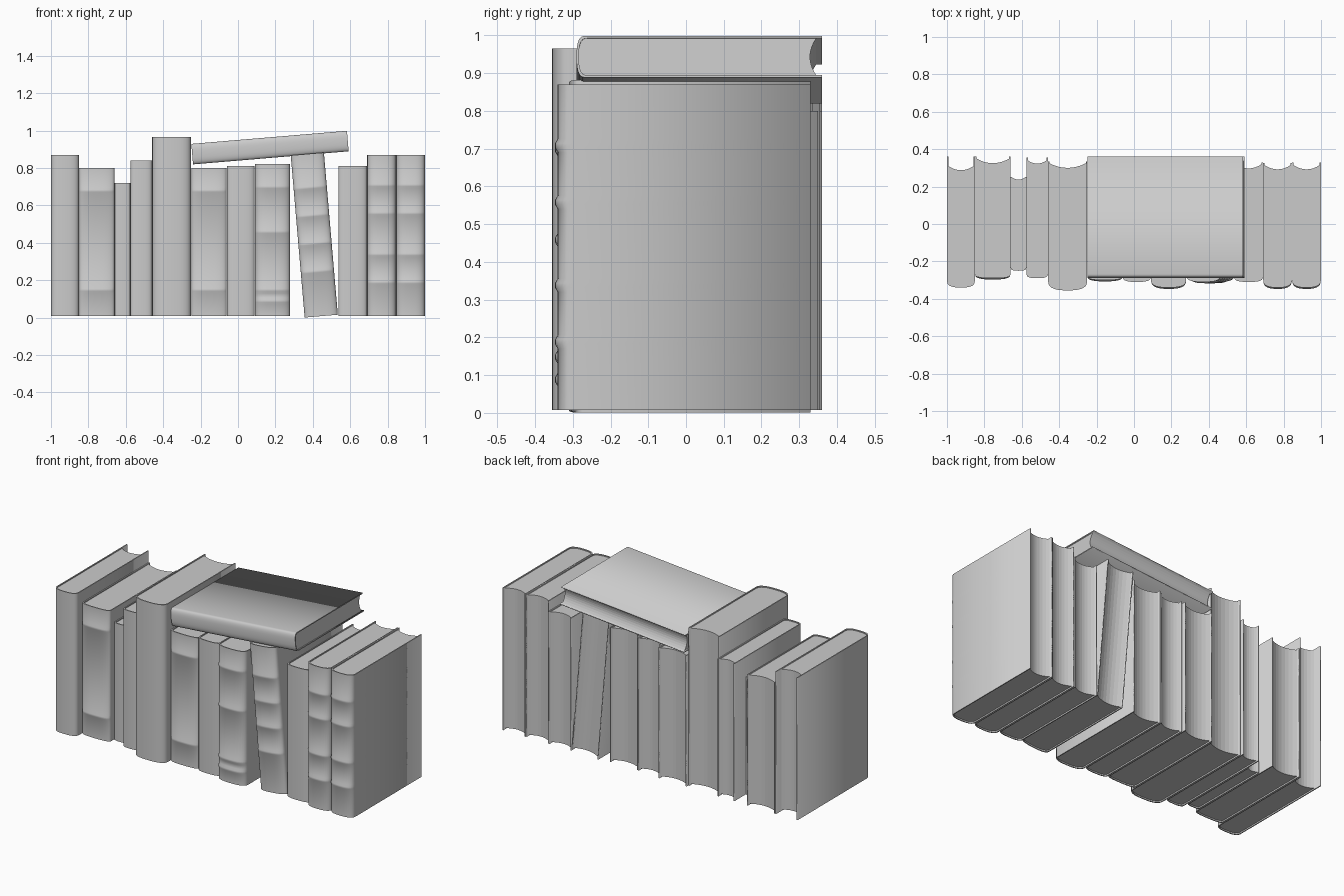
import bpy, bmesh, math
from mathutils import Matrix

if "Cube" in bpy.data.objects:
    bpy.data.objects.remove(bpy.data.objects["Cube"], do_unlink=True)

grey = bpy.data.materials.new("plain_grey")
grey.use_nodes = True
grey.diffuse_color = (0.6, 0.6, 0.6, 1)
grey.node_tree.nodes["Principled BSDF"].inputs["Base Color"].default_value = (0.6, 0.6, 0.6, 1)

BOARD = 0.006   # cover thickness
SEG = 14        # spine segments


def spine_arc(half, front, bulge):
    """Rounded spine outline from the left board to the right board."""
    pts = []
    for i in range(SEG + 1):
        a = math.pi * i / SEG
        c, s = math.cos(a), math.sin(a)
        x = -half * math.copysign(abs(c) ** 0.75, c)
        pts.append((x, front + bulge * (1 - s ** 0.75)))
    return pts


def finish(name, bm, matrix):
    bmesh.ops.recalc_face_normals(bm, faces=bm.faces)
    mesh = bpy.data.meshes.new(name)
    bm.to_mesh(mesh)
    bm.free()
    mesh.materials.append(grey)
    obj = bpy.data.objects.new(name, mesh)
    bpy.context.collection.objects.link(obj)
    obj.matrix_world = matrix


def cover(name, half, height, front, back, bulge, bands, matrix):
    """Wrapped boards and spine, with raised bands across the spine."""
    outer = [(-half, back)] + spine_arc(half, front, bulge) + [(half, back)]
    inner = ([(-half + BOARD, back)]
             + spine_arc(half - BOARD, front + BOARD, bulge) + [(half - BOARD, back)])
    levels = [(0, 0), (height, 0)]
    for z in bands:
        levels += [(z - 0.018, 0), (z - 0.006, 0.007), (z + 0.006, 0.007), (z + 0.018, 0)]
    bm = bmesh.new()
    rings = []
    for z, rise in sorted(levels):
        ring = []
        for x, y in outer:
            lift = rise * max(0, 1 - (y - front) / bulge)
            ring.append(bm.verts.new((x, y - lift, z)))
        ring += [bm.verts.new((x, y, z)) for x, y in reversed(inner)]
        rings.append(ring)
    n = len(rings[0])
    for low, high in zip(rings, rings[1:]):
        for i in range(n):
            j = (i + 1) % n
            bm.faces.new((low[i], low[j], high[j], high[i])).smooth = True
    # head and tail rims stay crisp
    for ring in (rings[0], rings[-1]):
        for i in range(len(outer) - 1):
            rim = bm.faces.new((ring[i], ring[i + 1], ring[n - 2 - i], ring[n - 1 - i]))
            for e in rim.edges:
                e.smooth = False
    finish(name + "_cover", bm, matrix)


def pages(name, half, height, front, edge, bulge, matrix):
    """Page block with a hollow fore edge, set just inside the cover."""
    hw = half - BOARD
    hollow = min(0.025, half * 0.3)
    outline = spine_arc(hw, front + BOARD, bulge)
    for i in range(9):
        t = 1 - i / 4
        outline.append((hw * t, edge - hollow * (1 - t * t)))
    bm = bmesh.new()
    low, high = [[bm.verts.new((x, y, z)) for x, y in outline]
                 for z in (0.008, height - 0.006)]
    n = len(outline)
    for i in range(n):
        j = (i + 1) % n
        bm.faces.new((low[i], low[j], high[j], high[i]))
    bm.faces.new(low)
    bm.faces.new(high)
    finish(name + "_pages", bm, matrix)


def book(name, width, height, front, back, edge, bulge, bands, matrix):
    half = width / 2 - 0.001
    cover(name, half, height, front, back, bulge, bands, matrix)
    pages(name, half, height, front, edge, bulge, matrix)


FOUR = (0.18, 0.33, 0.55, 0.70)
TWO = (0.14, 0.67)

# upright books: left x, right x, top, front y, cover back y, page edge y, spine bulge, bands
upright = [
    (-1.0, -0.85, 0.87, -0.34, 0.36, 0.31, 0.035, ()),
    (-0.85, -0.66, 0.80, -0.29, 0.36, 0.35, 0.02, TWO),
    (-0.66, -0.575, 0.72, -0.25, 0.25, 0.25, 0.015, ()),
    (-0.575, -0.46, 0.84, -0.29, 0.355, 0.34, 0.02, ()),
    (-0.46, -0.25, 0.965, -0.355, 0.335, 0.325, 0.05, ()),
    (-0.25, -0.06, 0.80, -0.30, 0.35, 0.34, 0.02, TWO),
    (-0.06, 0.09, 0.81, -0.31, 0.33, 0.32, 0.025, ()),
    (0.09, 0.28, 0.82, -0.34, 0.33, 0.315, 0.04, (0.08, 0.14, 0.45, 0.69)),
    (0.535, 0.69, 0.81, -0.31, 0.33, 0.32, 0.025, ()),
    (0.69, 0.845, 0.87, -0.34, 0.325, 0.315, 0.04, FOUR),
    (0.845, 1.0, 0.87, -0.34, 0.33, 0.315, 0.04, FOUR),
]
for k, (x0, x1, top, front, back, edge, bulge, bands) in enumerate(upright, 1):
    book(f"upright_book_{k}", x1 - x0, top - 0.008, front, back, edge, bulge, bands,
         Matrix.Translation(((x0 + x1) / 2, 0, 0.008)))

# leaning book
book("leaning_book", 0.18, 0.87, -0.31, 0.33, 0.32, 0.03, (0.24, 0.39, 0.54, 0.69),
     Matrix.Translation((0.445, 0, 0.008)) @ Matrix.Rotation(math.radians(-4.9), 4, "Y"))

# book lying on top, spine to the front
book("lying_book", 0.112, 0.835, -0.29, 0.36, 0.345, 0.022, (),
     Matrix.Translation((-0.245, 0, 0.874)) @ Matrix.Rotation(math.radians(85.2), 4, "Y"))
